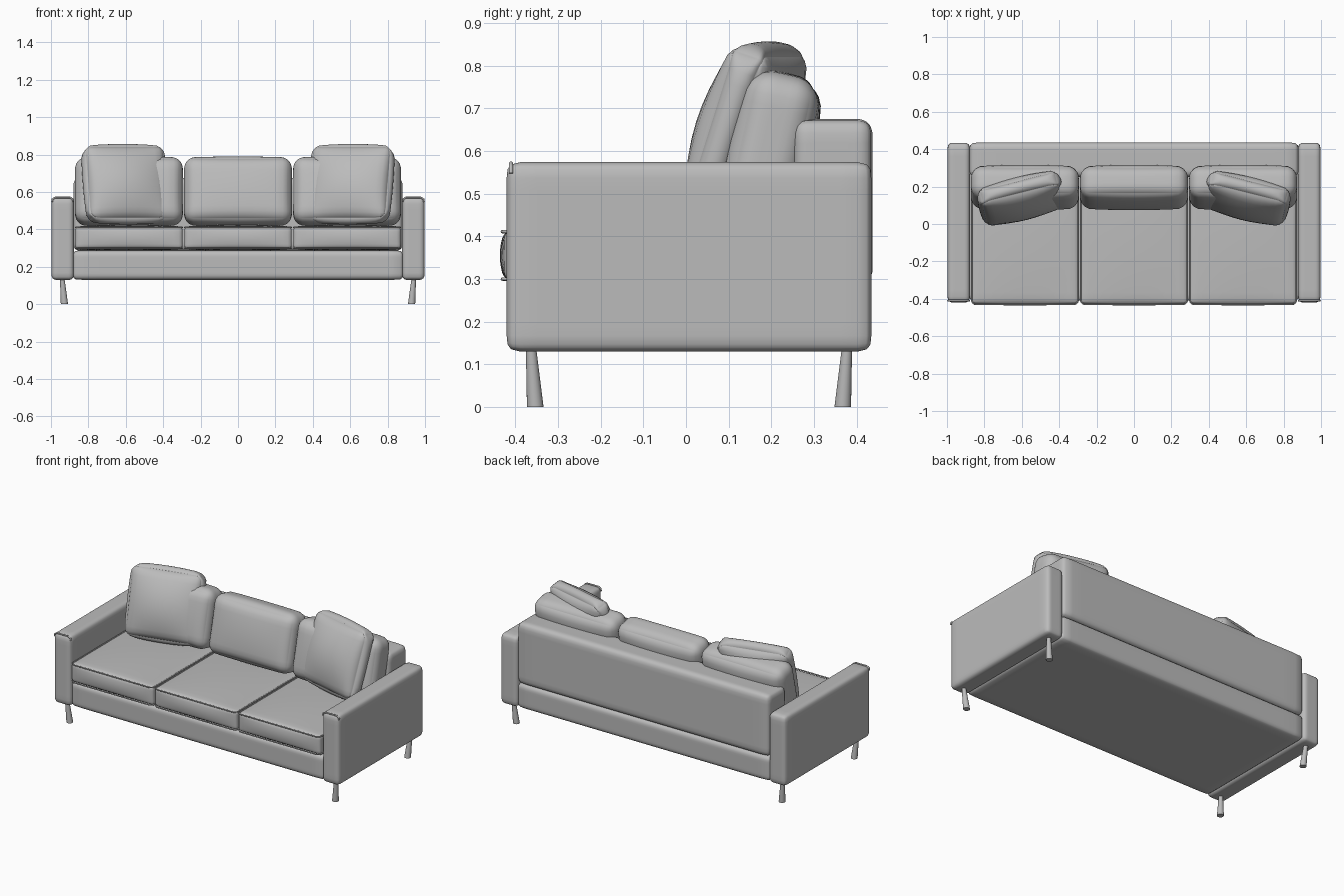
import bpy, bmesh, math
from mathutils import Matrix, Vector

if "Cube" in bpy.data.objects:
    bpy.data.objects.remove(bpy.data.objects["Cube"])

grey = bpy.data.materials.new("grey fabric")
grey.diffuse_color = (0.5, 0.5, 0.5, 1)
grey.use_nodes = True
grey.node_tree.nodes["Principled BSDF"].inputs["Base Color"].default_value = grey.diffuse_color


def finish(name, bm):
    bmesh.ops.recalc_face_normals(bm, faces=bm.faces)
    me = bpy.data.meshes.new(name)
    bm.to_mesh(me)
    bm.free()
    me.materials.append(grey)
    for p in me.polygons:
        p.use_smooth = True
    ob = bpy.data.objects.new(name, me)
    bpy.context.collection.objects.link(ob)
    return ob


def soft_box(name, lo, hi, r, crown=(0, 0, 0), matrix=None, cuts=15, plan_r=None):
    """Rounded box; crown puffs each axis outward at the middle of its faces.
    plan_r rounds the x-z outline more than the edges."""
    lo, hi = Vector(lo), Vector(hi)
    mid, half = (lo + hi) / 2, (hi - lo) / 2
    bm = bmesh.new()
    bmesh.ops.create_cube(bm, size=2)
    bmesh.ops.subdivide_edges(bm, edges=bm.edges[:], cuts=cuts, use_grid_fill=True)
    for v in bm.verts:
        u = Vector([math.sin(c * math.pi / 2) for c in v.co])
        p = Vector([u[i] * half[i] for i in range(3)])
        if plan_r:
            q = Vector([max(-half[i] + plan_r, min(half[i] - plan_r, p[i])) for i in (0, 2)])
            d = Vector((p.x, p.z)) - q
            if d.length > plan_r:
                d = d.normalized() * plan_r
            p.x, p.z = q.x + d.x, q.y + d.y
        core = Vector([max(-half[i] + r, min(half[i] - r, p[i])) for i in range(3)])
        d = p - core
        if d.length > r:
            p = core + d.normalized() * r
        for i in range(3):
            j, k = (i + 1) % 3, (i + 2) % 3
            p[i] += crown[i] * u[i] * (1 - u[j] ** 2) * (1 - u[k] ** 2) ** 0.8
        v.co = p + mid
    if matrix:
        bm.transform(matrix)
    return finish(name, bm)


def piping(name, pts, cyclic, radius=0.004):
    cu = bpy.data.curves.new(name, 'CURVE')
    cu.dimensions = '3D'
    cu.bevel_depth = radius
    cu.bevel_resolution = 2
    cu.use_fill_caps = True
    sp = cu.splines.new('POLY')
    sp.points.add(len(pts) - 1)
    for p, c in zip(sp.points, pts):
        p.co = (*c, 1)
    sp.use_cyclic_u = cyclic
    cu.materials.append(grey)
    ob = bpy.data.objects.new(name, cu)
    bpy.context.collection.objects.link(ob)
    bpy.ops.object.select_all(action='DESELECT')
    ob.select_set(True)
    bpy.context.view_layer.objects.active = ob
    bpy.ops.object.convert(target='MESH')


def rounded_loop(x0, x1, y0, y1, z, r):
    pts = []
    for n, (cx, cy) in enumerate(((x1 - r, y1 - r), (x0 + r, y1 - r),
                                  (x0 + r, y0 + r), (x1 - r, y0 + r))):
        for s in range(5):
            a = math.pi / 2 * (n + s / 4)
            pts.append((cx + r * math.cos(a), cy + r * math.sin(a), z))
    return pts


# Frame: base and back
soft_box("base", (-0.885, -0.41, 0.13), (0.885, 0.43, 0.288), 0.03)
soft_box("backrest", (-0.88, 0.25, 0.285), (0.88, 0.437, 0.675), 0.035)

# Seat and back cushions, three across
for n, cx in (("left", -0.583), ("middle", 0), ("right", 0.583)):
    x0, x1 = cx - 0.287, cx + 0.287
    soft_box(n + "_seat_cushion", (x0, -0.424, 0.296), (x1, 0.27, 0.415), 0.018,
             crown=(0, 0.012, 0.012))
    for tag, z in (("lower", 0.3), ("upper", 0.411)):
        piping(f"{n}_seat_{tag}_piping", rounded_loop(x0 + 0.002, x1 - 0.002, -0.43, 0.26, z, 0.025), True)
    m = Matrix.Translation((cx, 0.195, 0.603)) @ Matrix.Rotation(math.radians(-13), 4, 'X')
    soft_box(n + "_back_cushion", (-0.288, -0.085, -0.18), (0.288, 0.085, 0.18), 0.06,
             crown=(0, 0.02, 0.005), matrix=m)

# Arms, loose pillows and legs, mirrored
for n, s in (("left", -1), ("right", 1)):
    xa, xb = sorted((s * 0.877, s * 0.998))
    soft_box(n + "_arm", (xa, -0.42, 0.13), (xb, 0.434, 0.574), 0.028)
    # Piping over the front of the arm top
    xs = [xa + 0.004, xa + 0.006, xa + 0.022, xb - 0.022, xb - 0.006, xb - 0.004]
    zs = [0.548, 0.562, 0.571, 0.571, 0.562, 0.548]
    piping(n + "_arm_piping", [(x, -0.41, z) for x, z in zip(xs, zs)], False, 0.005)

    m = (Matrix.Translation((s * 0.602, 0.137, 0.642))
         @ Matrix.Rotation(math.radians(-14 * s), 4, 'Z')
         @ Matrix.Rotation(math.radians(-18), 4, 'X'))
    soft_box(n + "_loose_pillow", (-0.225, -0.045, -0.212), (0.225, 0.045, 0.212), 0.043,
             crown=(0.008, 0.06, 0.012), matrix=m, plan_r=0.07)

    for tag, t in (("front", -1), ("rear", 1)):
        bm = bmesh.new()
        rings = []
        cy = -0.363 if t < 0 else 0.377
        for z, x, dy, r in ((0, 0.928, 0.010, 0.0195), (0.14, 0.94, 0, 0.012)):
            rings.append([bm.verts.new((s * x + r * math.cos(a), cy - t * dy + r * math.sin(a), z))
                          for a in (math.tau * i / 20 for i in range(20))])
        for i in range(20):
            j = (i + 1) % 20
            bm.faces.new((rings[0][i], rings[0][j], rings[1][j], rings[1][i]))
        bm.faces.new(rings[0])
        bm.faces.new(rings[1])
        leg = finish(f"{n}_{tag}_leg", bm)
        bpy.ops.object.select_all(action='DESELECT')
        leg.select_set(True)
        bpy.context.view_layer.objects.active = leg
        bpy.ops.object.shade_smooth_by_angle(angle=math.radians(40))
